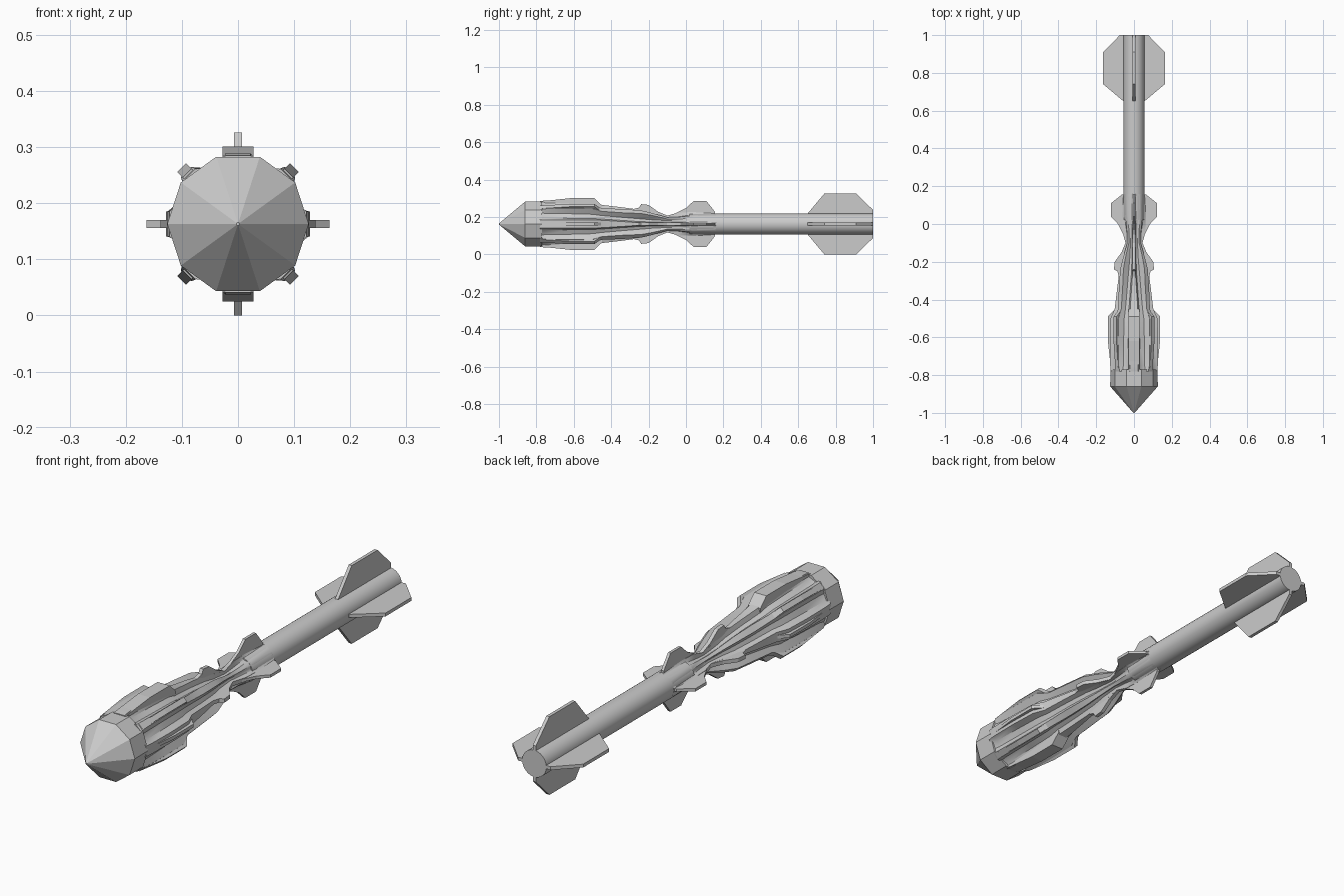
import bpy, math

if "Cube" in bpy.data.objects:
    bpy.data.objects.remove(bpy.data.objects["Cube"])

ZC = 0.163  # height of the long axis


def make(name, verts, faces, smooth=None):
    me = bpy.data.meshes.new(name)
    me.from_pydata(verts, [], faces)
    ob = bpy.data.objects.new(name, me)
    bpy.context.collection.objects.link(ob)
    bpy.ops.object.select_all(action='DESELECT')
    ob.select_set(True)
    bpy.context.view_layer.objects.active = ob
    bpy.ops.object.mode_set(mode='EDIT')
    bpy.ops.mesh.select_all(action='SELECT')
    bpy.ops.mesh.normals_make_consistent(inside=False)
    bpy.ops.object.mode_set(mode='OBJECT')
    if smooth:
        bpy.ops.object.shade_smooth_by_angle(angle=math.radians(smooth))
    return ob


def loft(name, rings, smooth=None):
    """Skin a list of (y, [(angle, radius)...]) sections along the axis."""
    n = len(rings[0][1])
    verts = [(r * math.cos(a), y, ZC + r * math.sin(a)) for y, sec in rings for a, r in sec]
    faces = [(k * n + i, k * n + (i + 1) % n, (k + 1) * n + (i + 1) % n, (k + 1) * n + i)
             for k in range(len(rings) - 1) for i in range(n)]
    faces += [tuple(range(n)), tuple(range((len(rings) - 1) * n, len(rings) * n))]
    return make(name, verts, faces, smooth)


def circle(r, n):
    return [(2 * math.pi * i / n, r) for i in range(n)]


def plate(name, outline, half, angle):
    """Flat plate from a (y, radius) outline, turned about the axis."""
    c, s = math.cos(angle), math.sin(angle)
    verts = [(r * c - t * s, y, ZC + r * s + t * c) for t in (-half, half) for y, r in outline]
    n = len(outline)
    faces = [tuple(range(n)), tuple(range(n, 2 * n))]
    faces += [(i, (i + 1) % n, n + (i + 1) % n, n + i) for i in range(n)]
    return make(name, verts, faces)


# Faceted nose
loft("nose", [(-1.0, circle(0.003, 10)), (-0.86, circle(0.126, 10)),
              (-0.77, circle(0.125, 10))], 15)

# Fluted warhead body: y, main ridge r, main half width, diagonal r, diagonal half width, valley r
STATIONS = [
    (-0.78, 0.124, 0.022, 0.124, 0.016, 0.116),
    (-0.75, 0.128, 0.022, 0.130, 0.014, 0.108),
    (-0.62, 0.130, 0.022, 0.132, 0.013, 0.104),
    (-0.50, 0.126, 0.022, 0.130, 0.013, 0.098),
    (-0.45, 0.104, 0.020, 0.108, 0.012, 0.086),
    (-0.34, 0.090, 0.013, 0.100, 0.014, 0.072),
    (-0.24, 0.076, 0.006, 0.092, 0.012, 0.056),
    (-0.18, 0.062, 0.008, 0.074, 0.009, 0.044),
    (-0.10, 0.046, 0.009, 0.045, 0.006, 0.036),
    (-0.04, 0.062, 0.008, 0.046, 0.008, 0.040),
    (0.04, 0.064, 0.006, 0.056, 0.010, 0.052),
    (0.16, 0.056, 0.006, 0.056, 0.010, 0.056),
]


def fluted(rm, wm, rd, wd, rv):
    am, ad = wm / rm, wd / rd
    d = math.pi / 4
    gap = 0.25 * (d - am - ad)
    sec = []
    for q in range(4):
        b = q * math.pi / 2
        sec += [(b - am, rm), (b + am, rm), (b + am + gap, rv), (b + d - ad - gap, rv),
                (b + d - ad, rd), (b + d + ad, rd), (b + d + ad + gap, rv),
                (b + 2 * d - am - gap, rv)]
    return sec


loft("fluted_body", [(s[0], fluted(*s[1:])) for s in STATIONS], 35)

# Rear tube
loft("rear_tube", [(0.02, circle(0.054, 24)), (0.16, circle(0.056, 24)),
                   (1.0, circle(0.056, 24))], 40)

# Ridges, prongs and fins around the axis
RIDGE = [(-0.78, 0.09), (-0.78, 0.121), (-0.62, 0.138), (-0.49, 0.138), (-0.45, 0.100), (-0.45, 0.07)]
DIAGONAL = [(-0.78, 0.09), (-0.77, 0.128), (-0.62, 0.142), (-0.49, 0.142), (-0.45, 0.100), (-0.45, 0.07)]
PRONG = [(-0.36, 0.06), (-0.25, 0.088), (-0.24, 0.106), (-0.20, 0.102), (-0.15, 0.066), (-0.10, 0.045), (-0.10, 0.02),
         (-0.25, 0.03)]
FRONT_FIN = [(-0.08, 0.03), (-0.06, 0.055), (0.00, 0.085), (0.04, 0.122), (0.11, 0.122), (0.155, 0.065), (0.155, 0.03)]
TAIL_FIN = [(0.65, 0.04), (0.65, 0.056), (0.74, 0.163), (0.91, 0.163), (1.0, 0.075), (1.0, 0.04)]

for i in range(4):
    a = i * math.pi / 2
    d = a + math.pi / 4
    plate(f"tail_fin_{i}", TAIL_FIN, 0.007, a)
    plate(f"front_fin_{i}", FRONT_FIN, 0.006, a)
    plate(f"prong_{i}", PRONG, 0.008, a)
    plate(f"diagonal_ridge_{i}", DIAGONAL, 0.011, d)
    # Wide plates above and below, slim ones at the sides
    plate(f"main_ridge_{i}", RIDGE, 0.028 if i % 2 else 0.007, a)
